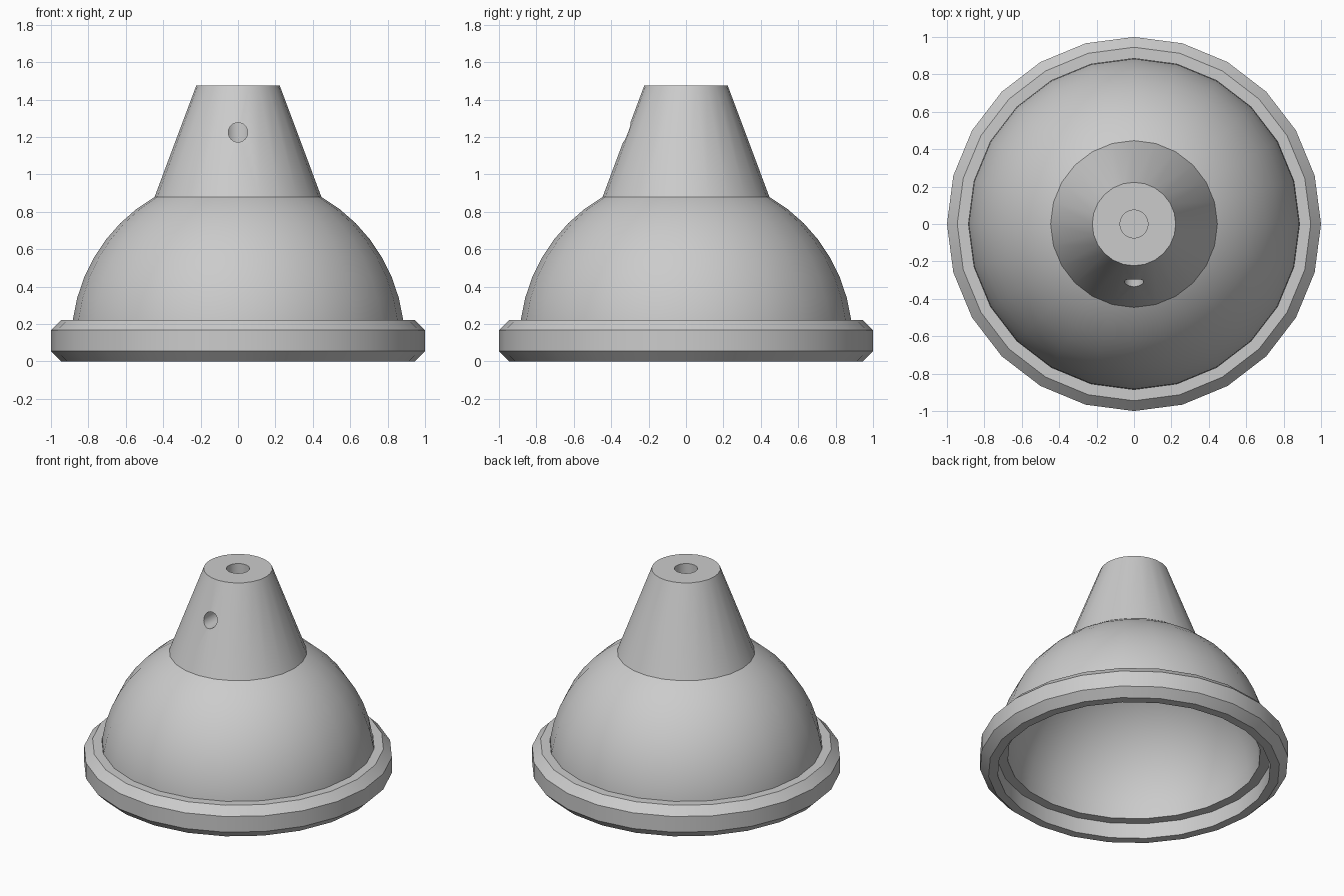
import bpy, bmesh
from math import sin, cos, radians, tau

cube = bpy.data.objects.get("Cube")
if cube:
    bpy.data.objects.remove(cube, do_unlink=True)

SIDES = 24

grey = bpy.data.materials.new("light_grey")
grey.use_nodes = True
grey.diffuse_color = (0.6, 0.6, 0.6, 1)
grey.node_tree.nodes["Principled BSDF"].inputs["Base Color"].default_value = (0.6, 0.6, 0.6, 1)


def lathe(name, profile, closed):
    """Revolve an (r, z) profile around the z axis."""
    bm = bmesh.new()
    verts = [bm.verts.new((r, 0, z)) for r, z in profile]
    pairs = list(zip(verts, verts[1:]))
    if closed:
        pairs.append((verts[-1], verts[0]))
    edges = [bm.edges.new(p) for p in pairs]
    bmesh.ops.spin(bm, geom=verts + edges, cent=(0, 0, 0), axis=(0, 0, 1),
                   angle=tau, steps=SIDES, use_merge=True)
    bmesh.ops.remove_doubles(bm, verts=bm.verts[:], dist=1e-4)
    bmesh.ops.recalc_face_normals(bm, faces=bm.faces[:])
    mesh = bpy.data.meshes.new(name)
    bm.to_mesh(mesh)
    bm.free()
    mesh.materials.append(grey)
    obj = bpy.data.objects.new(name, mesh)
    bpy.context.collection.objects.link(obj)
    return obj


def select_only(obj):
    bpy.ops.object.select_all(action="DESELECT")
    obj.select_set(True)
    bpy.context.view_layer.objects.active = obj


def arc(radius, steps=12):
    """Quarter circle from the dome's equator to its apex."""
    angles = [radians(90 * i / steps) for i in range(steps + 1)]
    return [(radius * cos(a) if i < steps else 0, DOME_Z + radius * sin(a))
            for i, a in enumerate(angles)]


# Chamfered ring around the open bottom
rim = lathe("rim", [(0.885, 0), (0.945, 0), (1, 0.055), (1, 0.167),
                    (0.945, 0.222), (0.885, 0.222)], True)

# Hollow hemisphere standing inside the ring
DOME_Z = 0.11
dome = lathe("dome", arc(0.89) + arc(0.82)[::-1] + [(0.89, DOME_Z)], False)

# Tapered neck with a blind bore from the top
neck = lathe("neck", [(0, 0.96), (0.446, 0.88), (0.223, 1.475),
                      (0.075, 1.475), (0.075, 1.02), (0, 1.02)], False)

# Small front hole that runs into the bore
bpy.ops.mesh.primitive_cylinder_add(vertices=24, radius=0.052, depth=0.5,
                                    location=(0, -0.27, 1.225),
                                    rotation=(radians(90), 0, 0))
cutter = bpy.context.object
cutter.name = "hole_cutter"
cutter.hide_render = True
cutter.data.materials.append(grey)
cut = neck.modifiers.new("front_hole", "BOOLEAN")
cut.operation = "DIFFERENCE"
cut.solver = "EXACT"
cut.object = cutter
select_only(neck)
bpy.ops.object.modifier_apply(modifier=cut.name)
bpy.data.objects.remove(cutter, do_unlink=True)

# Smooth round walls, crisp chamfers
for part in (rim, dome, neck):
    select_only(part)
    bpy.ops.object.shade_smooth_by_angle(angle=radians(30))
